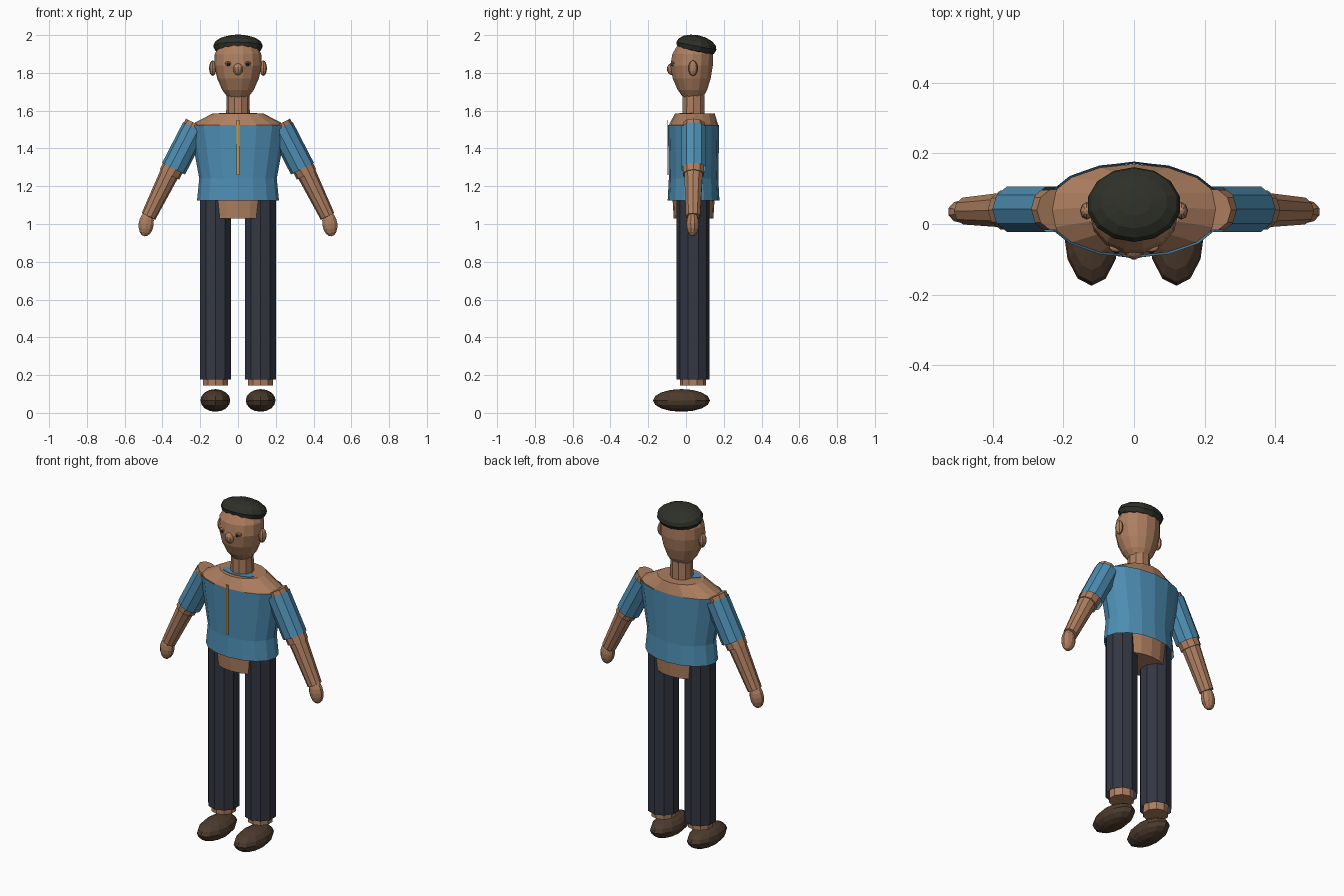
import bpy, bmesh, math
from mathutils import Vector, Matrix

cube = bpy.data.objects.get("Cube")
if cube:
    bpy.data.objects.remove(cube, do_unlink=True)


def material(name, r, g, b):
    m = bpy.data.materials.new(name)
    m.use_nodes = True
    m.diffuse_color = (r, g, b, 1)
    m.node_tree.nodes["Principled BSDF"].inputs["Base Color"].default_value = (r, g, b, 1)
    return m


SKIN = material("brown skin", .42, .21, .115)
HAIR = material("dark hair", .027, .03, .021)
SHIRT = material("blue shirt", .075, .27, .45)
PANTS = material("navy trousers", .034, .038, .055)
SHOE = material("brown leather", .075, .044, .027)
GOLD = material("gold trim", .65, .32, .05)
EYE = material("grey eye", .3, .36, .42)
PUPIL = material("dark pupil", .012, .012, .015)

MID = 0.04  # depth of the body axis


def finish(name, bm, mat):
    bmesh.ops.recalc_face_normals(bm, faces=bm.faces)
    mesh = bpy.data.meshes.new(name)
    bm.to_mesh(mesh)
    bm.free()
    mesh.materials.append(mat)
    obj = bpy.data.objects.new(name, mesh)
    bpy.context.collection.objects.link(obj)
    return obj


def ball(name, mat, center, radii, segs=12, rings=8, tilt=0, axis='X'):
    bm = bmesh.new()
    bmesh.ops.create_uvsphere(bm, u_segments=segs, v_segments=rings, radius=1)
    bm.transform(Matrix.Translation(center) @ Matrix.Rotation(math.radians(tilt), 4, axis)
                 @ Matrix.Diagonal((*radii, 1)))
    return finish(name, bm, mat)


def limb(name, mat, start, end, r1, r2, segs=10, caps=True):
    """Tapered tube between two points."""
    a, b = Vector(start), Vector(end)
    bm = bmesh.new()
    bmesh.ops.create_cone(bm, cap_ends=caps, segments=segs, radius1=r1, radius2=r2,
                          depth=(b - a).length)
    turn = (b - a).to_track_quat('Z', 'Y').to_matrix().to_4x4()
    bm.transform(Matrix.Translation((a + b) / 2) @ turn)
    return finish(name, bm, mat)


def loft(name, mat, rings, segs=16, caps=True):
    """Stack of ellipses given as (z, y centre, x radius, y radius)."""
    bm = bmesh.new()
    loops = []
    for z, cy, rx, ry in rings:
        angles = [math.tau * i / segs for i in range(segs)]
        loops.append([bm.verts.new((rx * math.cos(t), cy + ry * math.sin(t), z)) for t in angles])
    for low, high in zip(loops, loops[1:]):
        for i in range(segs):
            j = (i + 1) % segs
            bm.faces.new((low[i], low[j], high[j], high[i]))
    if caps:
        bm.faces.new(loops[0])
        bm.faces.new(loops[-1])
    return finish(name, bm, mat)


# Torso, neck and head
loft("torso", SKIN, [(1.03, MID, .16, .105), (1.24, MID, .185, .118),
                     (1.525, MID, .25, .13), (1.585, .047, .135, .105)])
loft("neck", SKIN, [(1.56, MID, .063, .062), (1.72, MID, .06, .06)], 10)
loft("head", SKIN, [(1.672, .037, .055, .055), (1.71, .034, .084, .08), (1.77, .03, .11, .103),
                    (1.84, .03, .126, .115), (1.9, .035, .123, .11), (1.95, .045, .1, .09)], 14)
ball("hair", HAIR, (0, .055, 1.942), (.133, .108, .058), 14, 8, -11)
ball("nose", SKIN, (0, -.073, 1.82), (.027, .028, .032), 10, 8)

# Shirt body, open at both ends
loft("shirt", SHIRT, [(1.125, MID, .217, .137), (1.24, MID, .205, .131),
                      (1.525, MID, .257, .136)], caps=False)
loft("collar", SHIRT, [(1.578, .005, .1, .04), (1.588, .005, .1, .04)], 12)
bm = bmesh.new()
bmesh.ops.create_cube(bm, size=1)
bm.transform(Matrix.Translation((0, -.099, 1.405)) @ Matrix.Diagonal((.014, .004, .29, 1)))
finish("shirt_zip", bm, GOLD)

# Mirrored parts
for s, side in ((1, "left"), (-1, "right")):
    ball(side + "_ear", SKIN, (s * .134, .037, 1.825), (.019, .025, .041), 8, 8)
    ball(side + "_eye", EYE, (s * .05, -.068, 1.846), (.018, .012, .01), 10, 6)
    ball(side + "_pupil", PUPIL, (s * .05, -.078, 1.846), (.008, .005, .008), 8, 6)
    ball(side + "_eyelid", SKIN, (s * .05, -.066, 1.852), (.021, .014, .008), 10, 6)

    # Arm
    shoulder, elbow = (s * .222, MID, 1.53), (s * .363, MID, 1.262)
    wrist = (s * .474, .037, 1.04)
    limb(side + "_upper_arm", SKIN, shoulder, elbow, .06, .058)
    limb(side + "_sleeve", SHIRT, (s * .23, .042, 1.508), (s * .341, .042, 1.293),
         .068, .068, caps=False)
    limb(side + "_forearm", SKIN, (s * .355, MID, 1.283), wrist, .052, .04)
    ball(side + "_hand", SKIN, (s * .486, .035, 1.0), (.042, .033, .066), 10, 8, -s * 8, 'Y')

    # Leg
    limb(side + "_leg", SKIN, (s * .119, .038, .145), (s * .119, .038, 1.1), .069, .075)
    limb(side + "_trouser", PANTS, (s * .119, .038, .178), (s * .119, .038, 1.16),
         .087, .087, caps=False)
    ball(side + "_shoe", SHOE, (s * .12, -.024, .066), (.079, .151, .06), 12, 8)
